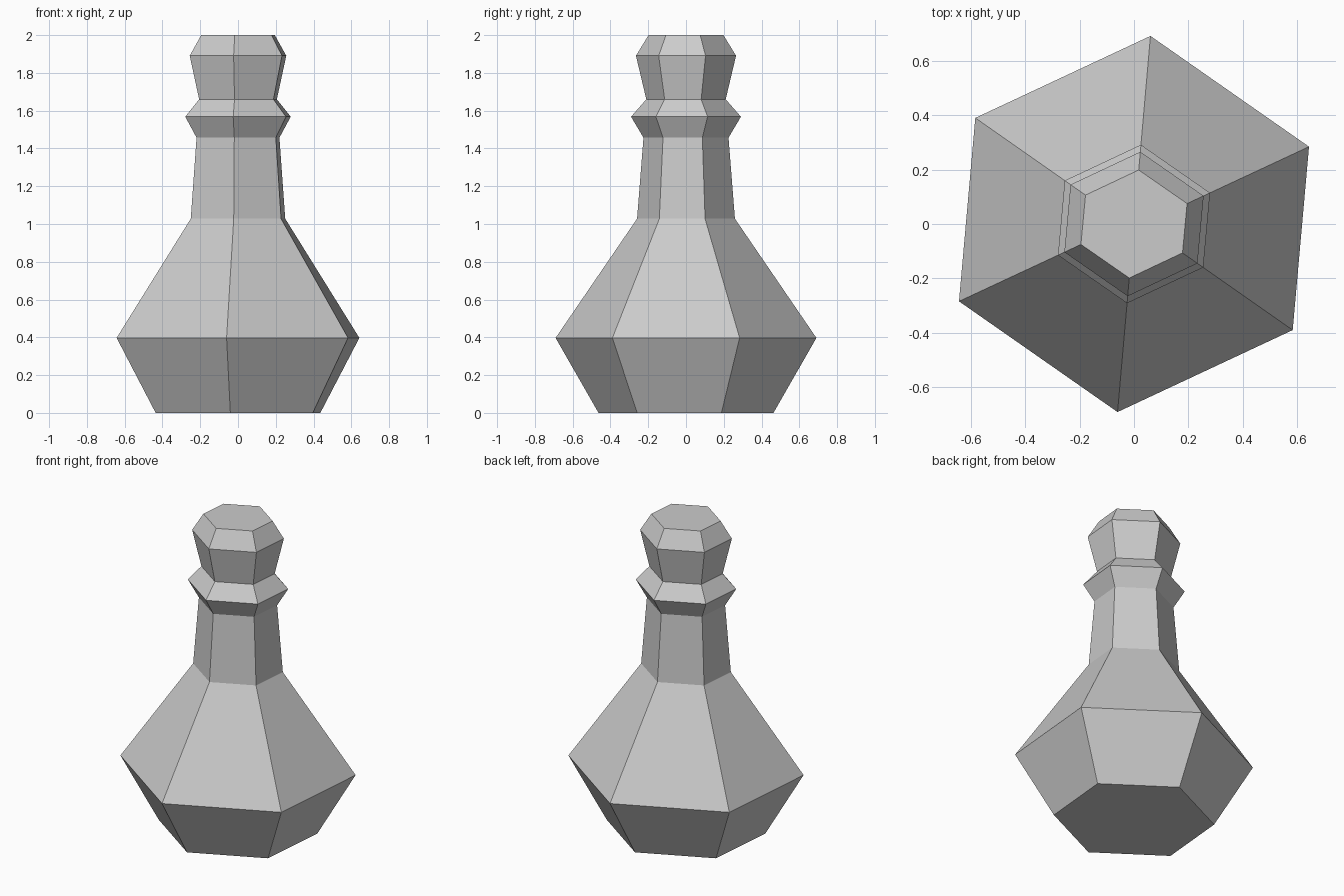
import bpy
import bmesh
from math import cos, sin, radians
from mathutils import Vector

cube = bpy.data.objects.get("Cube")
if cube:
    bpy.data.objects.remove(cube)

# One plain grey for the whole piece
grey = bpy.data.materials.new("plain grey")
grey.use_nodes = True
grey.diffuse_color = (0.6, 0.6, 0.6, 1)
grey.node_tree.nodes["Principled BSDF"].inputs["Base Color"].default_value = grey.diffuse_color

# Turned profile (radius, height): base, belly, neck, collar, head
PROFILE = [(0.465, 0), (0.693, 0.397), (0.26, 1.028), (0.226, 1.457),
           (0.292, 1.568), (0.211, 1.66), (0.266, 1.891), (0.199, 2)]
TURN = 25

# Slight constant flattening of the hexagon, mirrored to the opposite corners
SHIFT = [Vector((0.0145, -0.009)), Vector((0, 0)), Vector((-0.015, -0.008))]


def ring(bm, radius, z):
    """Six corners of the cross-section at height z."""
    corners = []
    for i in range(6):
        angle = radians(TURN + 60 * i)
        shift = SHIFT[i % 3] * (1 if i < 3 else -1)
        corners.append(bm.verts.new((radius * cos(angle) + shift.x,
                                     radius * sin(angle) + shift.y, z)))
    return corners


# Six-sided body with closed top and bottom
bm = bmesh.new()
rings = [ring(bm, r, z) for r, z in PROFILE]
for low, high in zip(rings, rings[1:]):
    for i in range(6):
        j = (i + 1) % 6
        bm.faces.new((low[i], low[j], high[j], high[i]))
bm.faces.new(rings[0][::-1])
bm.faces.new(rings[-1])
bmesh.ops.recalc_face_normals(bm, faces=bm.faces)

mesh = bpy.data.meshes.new("faceted_game_piece")
bm.to_mesh(mesh)
bm.free()
mesh.materials.append(grey)
piece = bpy.data.objects.new("faceted_game_piece", mesh)
bpy.context.collection.objects.link(piece)
